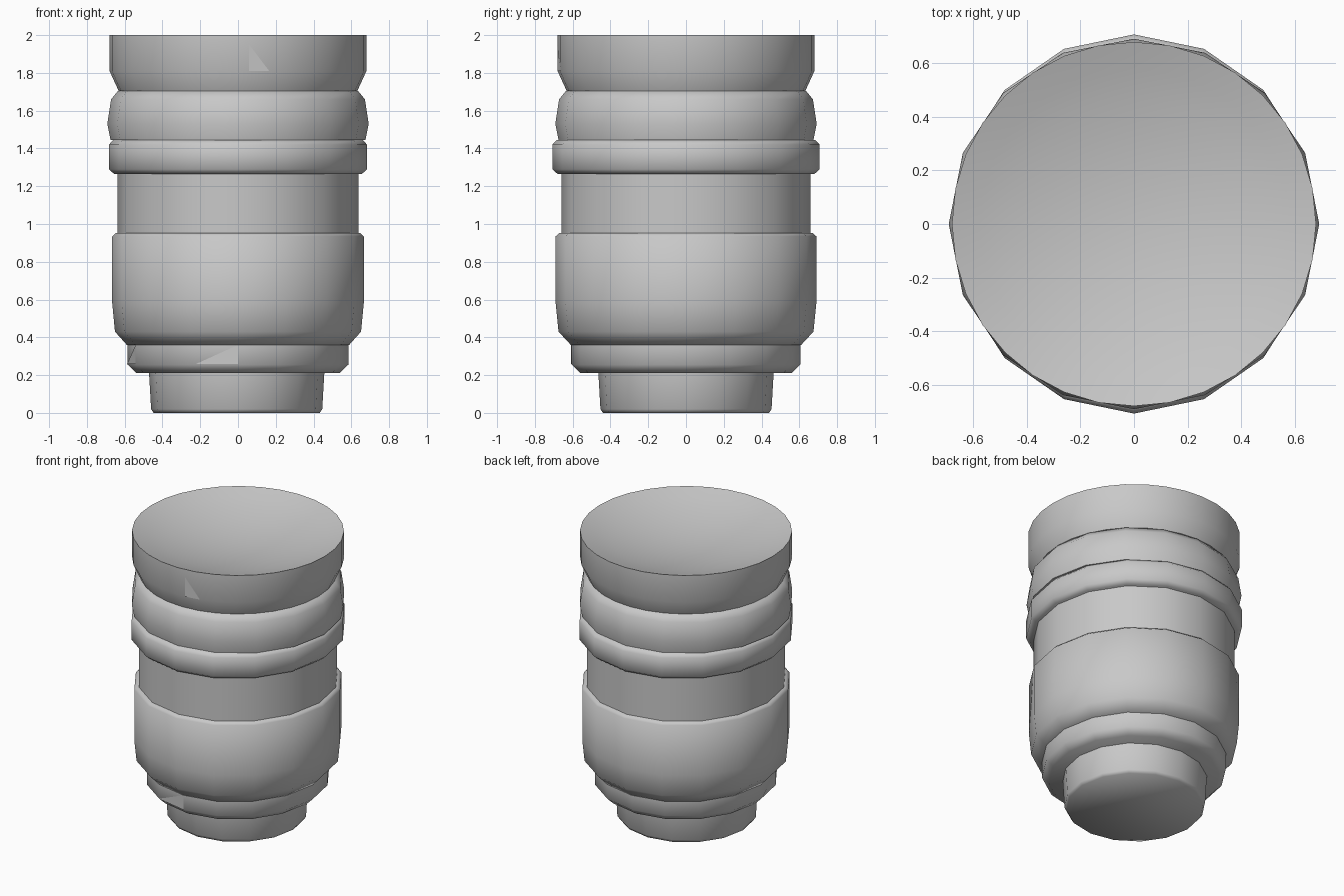
import bpy
import bmesh
from math import sin, cos, pi, radians

cube = bpy.data.objects.get("Cube")
if cube:
    bpy.data.objects.remove(cube, do_unlink=True)

# One plain grey for everything
grey = bpy.data.materials.new("plain grey")
grey.use_nodes = True
colour = (0.58, 0.58, 0.58, 1)
grey.diffuse_color = colour
grey.node_tree.nodes["Principled BSDF"].inputs["Base Color"].default_value = colour


def finish(name, bm, sharp_angle=58):
    mesh = bpy.data.meshes.new(name)
    bm.to_mesh(mesh)
    bm.free()
    mesh.materials.append(grey)
    obj = bpy.data.objects.new(name, mesh)
    bpy.context.collection.objects.link(obj)
    if sharp_angle:
        bpy.ops.object.select_all(action="DESELECT")
        obj.select_set(True)
        bpy.context.view_layer.objects.active = obj
        bpy.ops.object.shade_smooth_by_angle(angle=radians(sharp_angle))
    return obj


def lathe(name, profile, sides=16, x_scale=1.0, dish=0.0, sharp_angle=58):
    """Turn (radius, height) pairs around z and close both ends."""
    bm = bmesh.new()
    points = list(profile)
    if dish:
        # Shallow bowl: rings sinking towards the middle
        r, z = profile[-1]
        points += [(r * t, z - dish * (1 - t * t))
                   for t in (0.85, 0.7, 0.5, 0.3, 0.1)]
    rings = []
    for r, z in points:
        rings.append([bm.verts.new((r * x_scale * cos(2 * pi * i / sides),
                                    r * sin(2 * pi * i / sides), z))
                      for i in range(sides)])
    for low, high in zip(rings, rings[1:]):
        for i in range(sides):
            j = (i + 1) % sides
            bm.faces.new((low[i], low[j], high[j], high[i]))
    bm.faces.new(rings[0][::-1])
    bm.faces.new(rings[-1])
    return finish(name, bm, sharp_angle)


def facet(name, radius, x_scale, start, end, low, high):
    """Small flat triangular patch, tall at the start angle."""
    bm = bmesh.new()
    points = ((start, low), (end, low), (start, high))
    verts = [bm.verts.new((radius * x_scale * cos(radians(a)),
                           radius * sin(radians(a)), z)) for a, z in points]
    face = bm.faces.new(verts)
    face.normal_update()
    if face.normal.dot(verts[0].co) < 0:
        face.normal_flip()
    finish(name, bm, sharp_angle=0)


# Stacked body, from the foot up; most rings are slightly oval
OVAL = 0.965
mount = lathe("mount", [(0.44, 0), (0.453, 0.02), (0.464, 0.21)], sharp_angle=80)
mount.location.x = -0.007
lathe("base_ring", [(0.56, 0.212), (0.605, 0.255), (0.605, 0.36)], x_scale=OVAL)
lathe("barrel", [(0.61, 0.36), (0.675, 0.43), (0.69, 0.58),
                 (0.69, 0.935), (0.67, 0.952)], x_scale=OVAL)
lathe("band", [(0.66, 0.952), (0.66, 1.265)], x_scale=OVAL)
lathe("collar", [(0.68, 1.265), (0.708, 1.29), (0.708, 1.42), (0.685, 1.445)],
      x_scale=OVAL)
lathe("upper_ring", [(0.675, 1.445), (0.692, 1.53), (0.672, 1.66), (0.635, 1.705)])
lathe("front_rim", [(0.632, 1.705), (0.68, 1.81), (0.68, 2.0)], sides=32, dish=0.12)

# Small flat chips on the front and side
facet("base_chip_front", 0.608, OVAL, 270, 248, 0.26, 0.36)
facet("base_chip_side", 0.608, OVAL, 202.5, 181, 0.26, 0.36)
facet("rim_chip", 0.683, 1.0, 275, 284, 1.81, 1.95)
